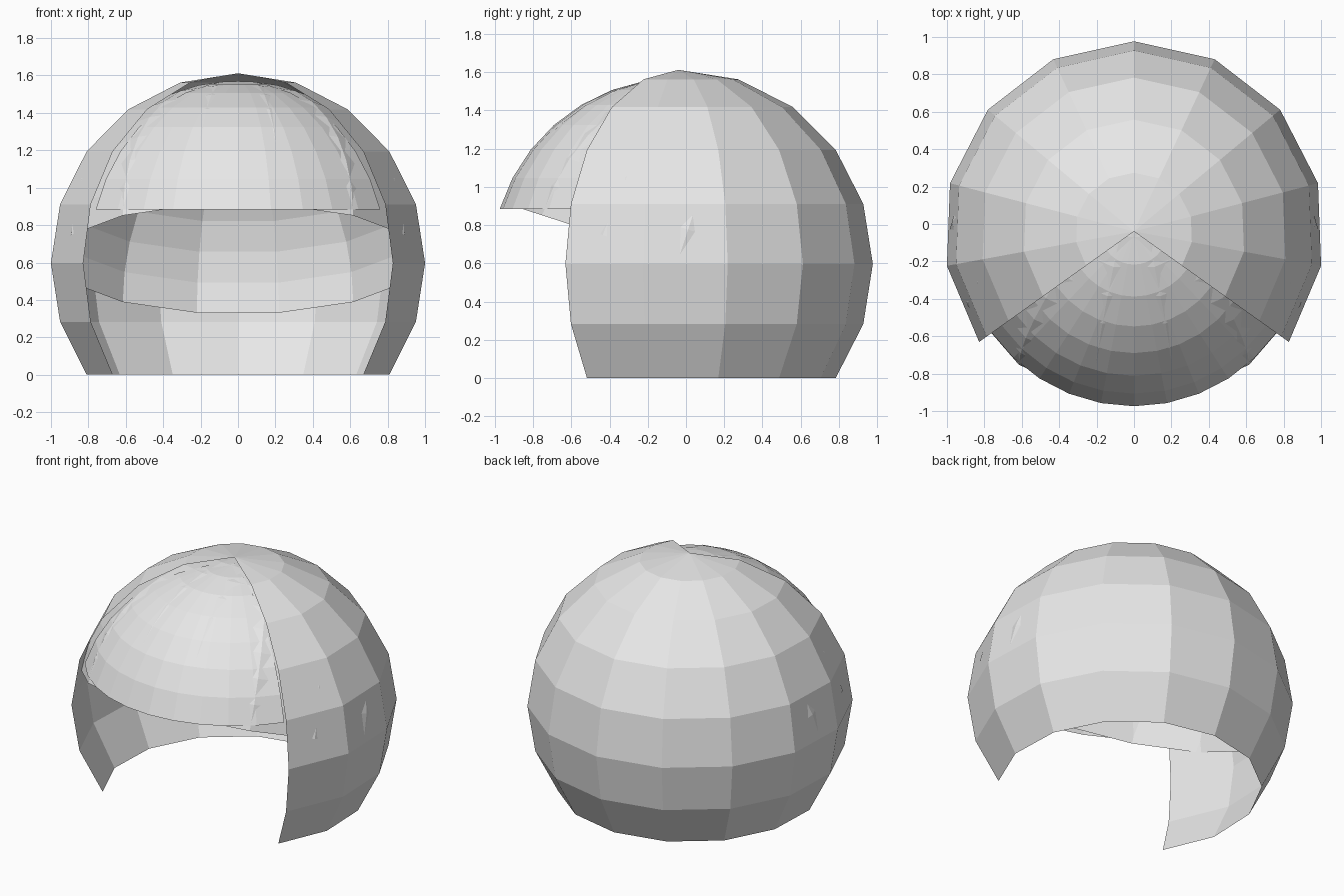
import bpy, bmesh
from math import sin, cos, radians
from mathutils import Matrix, Vector

old = bpy.data.objects.get("Cube")
if old:
    bpy.data.objects.remove(old)

grey = bpy.data.materials.new("light grey")
grey.use_nodes = True
grey.diffuse_color = (0.8, 0.8, 0.8, 1)
grey.node_tree.nodes["Principled BSDF"].inputs["Base Color"].default_value = (0.8, 0.8, 0.8, 1)


def dome(name, center, scale, az_start, az_end, segments, lat_start, rings, tilt=0):
    """Open flat-shaded sphere patch from a lower latitude up to the pole."""
    closed = abs(az_end - az_start - 360) < 0.01
    place = Matrix.Translation(center) @ Matrix.Rotation(radians(tilt), 4, 'X') @ Matrix.Diagonal(Vector((*scale, 1)))
    bm = bmesh.new()
    rows = []
    for r in range(rings):
        lat = radians(lat_start + (90 - lat_start) * r / rings)
        row = []
        for s in range(segments if closed else segments + 1):
            az = radians(az_start + (az_end - az_start) * s / segments)
            row.append(bm.verts.new(place @ Vector((cos(az) * cos(lat), sin(az) * cos(lat), sin(lat)))))
        rows.append(row)
    pole = bm.verts.new(place @ Vector((0, 0, 1)))
    for s in range(segments):
        n = (s + 1) % len(rows[0])
        for low, high in zip(rows, rows[1:]):
            bm.faces.new((low[s], low[n], high[n], high[s]))
        bm.faces.new((rows[-1][s], rows[-1][n], pole))
    mesh = bpy.data.meshes.new(name)
    bm.to_mesh(mesh)
    bm.free()
    mesh.materials.append(grey)
    obj = bpy.data.objects.new(name, mesh)
    bpy.context.collection.objects.link(obj)
    return obj


# Coarse outer shell, open at the face and underneath
dome("outer_shell", (0, -0.04, 0.597), (1.017, 1.017, 1.015),
     -35.5, 215.5, 10, -36, 7)

# Finer visor filling the upper part of the face opening
dome("visor", (0, -0.04, 0.6), (0.977, 0.977, 0.97),
     215.5, 324.5, 10, 17, 7)

# Tilted inner liner, its rim higher at the front than at the back
dome("inner_liner", (0, -0.04, 0.62), (0.988, 0.958, 0.95),
     0, 360, 14, 0, 9, tilt=-18)
